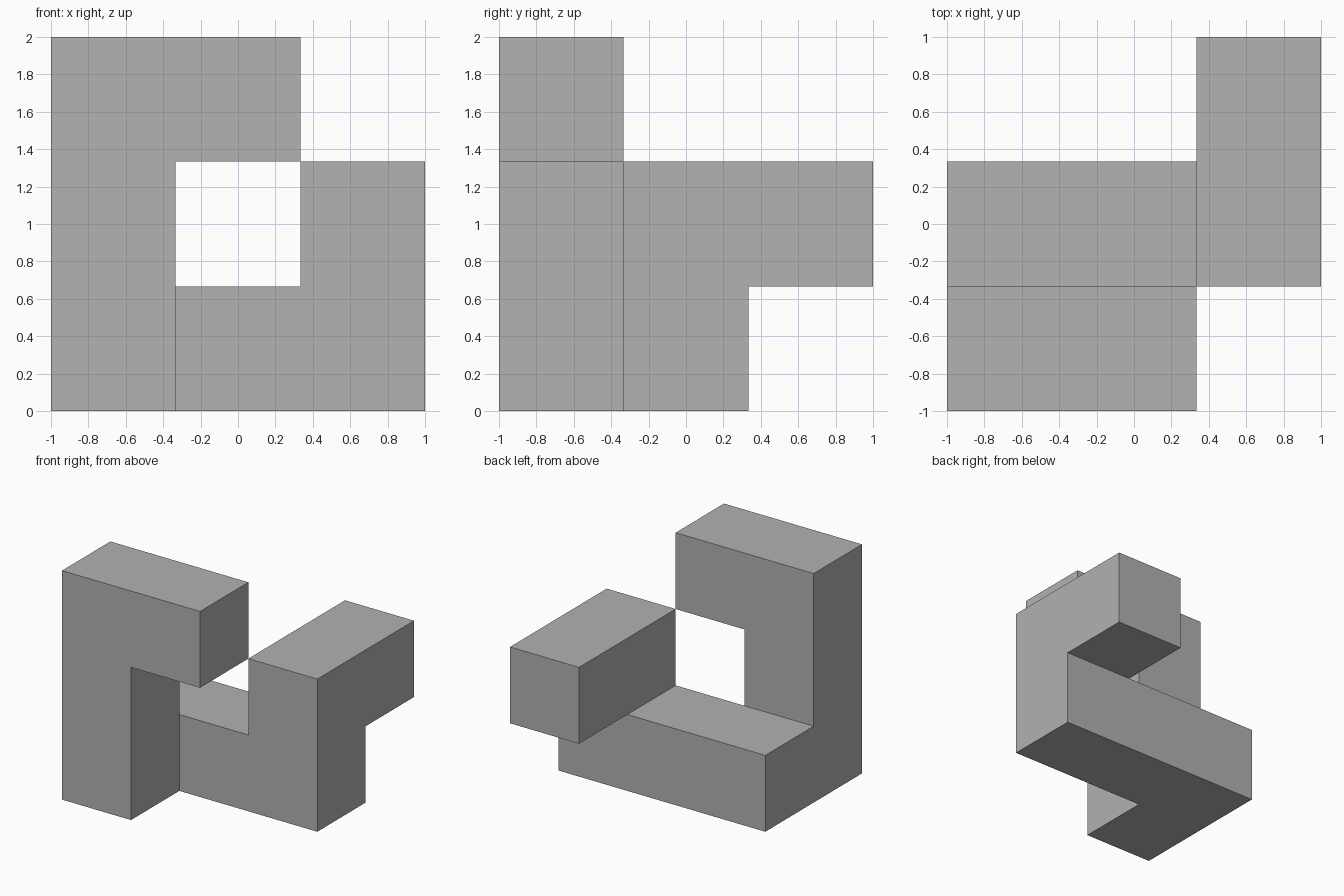
import bpy
import bmesh
from mathutils import Vector

cube = bpy.data.objects.get("Cube")
if cube:
    bpy.data.objects.remove(cube, do_unlink=True)

CELL = 2 / 3

# One plain grey material
grey = bpy.data.materials.new("plain grey")
grey.use_nodes = True
colour = (0.445, 0.445, 0.445, 1)
grey.diffuse_color = colour
grey.node_tree.nodes["Principled BSDF"].inputs["Base Color"].default_value = colour


def run(start, end):
    """Grid cells on a straight bar from start to end."""
    a, b = Vector(start), Vector(end)
    n = round((b - a).length)
    return {tuple(round(c) for c in a.lerp(b, i / n)) for i in range(n + 1)}


# Bars of the puzzle piece: column, top arm, base, rear post, rear arm
cells = (run((0, 0, 0), (0, 0, 2)) | run((0, 0, 2), (1, 0, 2))
         | run((0, 1, 0), (2, 1, 0)) | run((2, 1, 0), (2, 1, 1))
         | run((2, 1, 1), (2, 2, 1)))

# Outer skin only: a square wherever a cell has no neighbour
bm = bmesh.new()
for cell in cells:
    centre = (Vector(cell) - Vector((1, 1, 0.5)) + Vector((0, 0, 1))) * CELL
    for axis in range(3):
        for sign in (-1, 1):
            step = [0, 0, 0]
            step[axis] = sign
            if tuple(c + s for c, s in zip(cell, step)) in cells:
                continue
            normal = Vector(step)
            u = Vector([float(i == (axis + 1) % 3) for i in range(3)])
            v = normal.cross(u)
            bm.faces.new([bm.verts.new(centre + (normal + u * p + v * q) * CELL / 2)
                          for p, q in ((-1, -1), (1, -1), (1, 1), (-1, 1))])

# Weld the squares and merge flat areas into single faces
bmesh.ops.remove_doubles(bm, verts=bm.verts[:], dist=0.001)
bmesh.ops.dissolve_limit(bm, angle_limit=0.01, verts=bm.verts[:], edges=bm.edges[:])

mesh = bpy.data.meshes.new("puzzle_piece")
bm.to_mesh(mesh)
bm.free()
mesh.materials.append(grey)
piece = bpy.data.objects.new("puzzle_piece", mesh)
bpy.context.collection.objects.link(piece)
